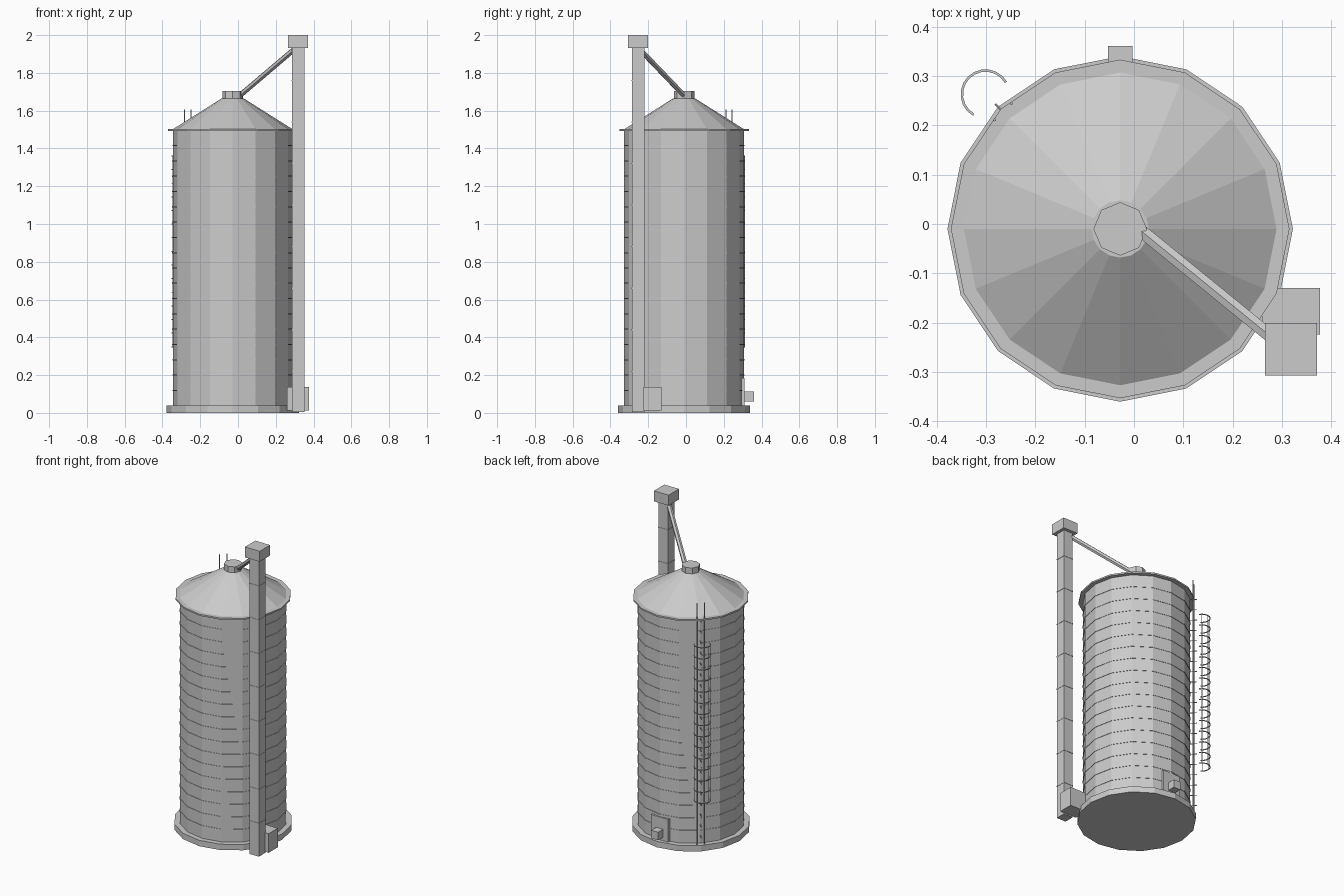
import bpy, bmesh, math
from mathutils import Vector

if "Cube" in bpy.data.objects:
    bpy.data.objects.remove(bpy.data.objects["Cube"])

CX, CY = -0.028, -0.01  # silo axis


def make(name, bm):
    bmesh.ops.recalc_face_normals(bm, faces=bm.faces)
    me = bpy.data.meshes.new(name)
    bm.to_mesh(me)
    bm.free()
    ob = bpy.data.objects.new(name, me)
    bpy.context.collection.objects.link(ob)
    return ob


def lathe(bm, profile, n, closed=False):
    """Revolve (radius, z) points about the silo axis; ends capped unless closed."""
    rings = [[bm.verts.new((CX + r * math.cos(2 * math.pi * i / n),
                            CY + r * math.sin(2 * math.pi * i / n), z))
              for i in range(n)] for r, z in profile]
    pairs = list(zip(rings, rings[1:]))
    if closed:
        pairs.append((rings[-1], rings[0]))
    else:
        bm.faces.new(rings[0])
        bm.faces.new(rings[-1])
    for a, b in pairs:
        for i in range(n):
            j = (i + 1) % n
            bm.faces.new((a[i], a[j], b[j], b[i]))


def box(bm, lo, hi):
    vs = bmesh.ops.create_cube(bm, size=1)['verts']
    lo, hi = Vector(lo), Vector(hi)
    for v in vs:
        v.co = Vector(((hi[k] - lo[k]) * v.co[k] + (hi[k] + lo[k]) / 2 for k in range(3)))


def rod(bm, a, b, r, n=6):
    a, b = Vector(a), Vector(b)
    d = b - a
    m = d.to_track_quat('Z', 'Y').to_matrix().to_4x4()
    m.translation = (a + b) / 2
    bmesh.ops.create_cone(bm, cap_ends=True, segments=n, radius1=r, radius2=r,
                          depth=d.length, matrix=m)


def solid(name, profile, n=16):
    bm = bmesh.new()
    lathe(bm, profile, n)
    return make(name, bm)


def block(name, lo, hi):
    bm = bmesh.new()
    box(bm, lo, hi)
    return make(name, bm)


# Silo tank
solid("foundation", [(0.35, 0), (0.35, 0.038)])
solid("wall", [(0.317, 0.03), (0.317, 1.495)])
solid("eave_ring", [(0.343, 1.492), (0.343, 1.502)])
solid("roof", [(0.32, 1.50), (0.058, 1.665)])
solid("roof_cap", [(0.054, 1.655), (0.054, 1.703)], 8)

# Wall seam rings
bm = bmesh.new()
for i in range(1, 18):
    z = 0.038 + i * 0.081
    lathe(bm, [(0.315, z - 0.003), (0.3195, z - 0.003),
               (0.3195, z + 0.003), (0.315, z + 0.003)], 16, True)
make("wall_seams", bm)

# Bucket elevator
LX, LY = 0.318, -0.254
block("elevator_leg", (LX - 0.033, LY - 0.033, 0.005), (LX + 0.033, LY + 0.033, 1.94))
block("elevator_head", (LX - 0.053, LY - 0.053, 1.932), (LX + 0.053, LY + 0.053, 2.0))
block("elevator_boot", (0.259, -0.224, 0.013), (0.377, -0.13, 0.137))
bm = bmesh.new()
for i in range(1, 9):
    box(bm, (LX - 0.035, LY - 0.035, i * 0.22 - 0.003), (LX + 0.035, LY + 0.035, i * 0.22 + 0.003))
make("leg_joints", bm)
bm = bmesh.new()
rod(bm, (0.012, -0.012, 1.682), (0.292, -0.24, 1.92), 0.015)
make("spout", bm)

# Access door with its outlet box
block("door", (CX - 0.062, 0.27, 0.038), (CX + 0.062, 0.311, 0.185))
block("door_outlet", (CX - 0.025, 0.29, 0.06), (CX + 0.025, 0.361, 0.112))

# Ladder, on the back left
OUT = Vector((-1, 1, 0)).normalized()
SIDE = Vector((1, 1, 0)).normalized()


def at(r, s, z):
    return Vector((CX, CY, z)) + OUT * r + SIDE * s


bm = bmesh.new()
for s in (-0.0235, 0.0235):
    rod(bm, at(0.336, s, 0.038), at(0.336, s, 1.607), 0.003)
make("ladder_rails", bm)
bm = bmesh.new()
for i in range(21):
    z = 0.09 + i * 0.07
    rod(bm, at(0.312, 0, z), at(0.358, 0, z), 0.0025)
make("ladder_rungs", bm)


# Ladder cage: open hoops joined by upright bars
def cage(a, z, r=0.047):
    return at(0.386 + r * math.cos(a), r * math.sin(a), z)


bm = bmesh.new()
ARC, SEG = math.radians(105), 12
for i in range(15):
    z = 0.35 + i * 1.01 / 14
    rings = []
    for k in range(SEG + 1):
        a = -ARC + 2 * ARC * k / SEG
        rings.append([bm.verts.new(cage(a, z + dz, 0.048 + dr))
                      for dr, dz in ((-0.0025, -0.0025), (0.0025, -0.0025),
                                     (0.0025, 0.0025), (-0.0025, 0.0025))])
    for p, q in zip(rings, rings[1:]):
        for j in range(4):
            bm.faces.new((p[j], p[(j + 1) % 4], q[(j + 1) % 4], q[j]))
    bm.faces.new(rings[0])
    bm.faces.new(rings[-1])
make("cage_hoops", bm)
bm = bmesh.new()
for deg in (-90, -45, 0, 45, 90):
    a = math.radians(deg)
    rod(bm, cage(a, 0.35), cage(a, 1.36), 0.002, 4)
make("cage_bars", bm)
